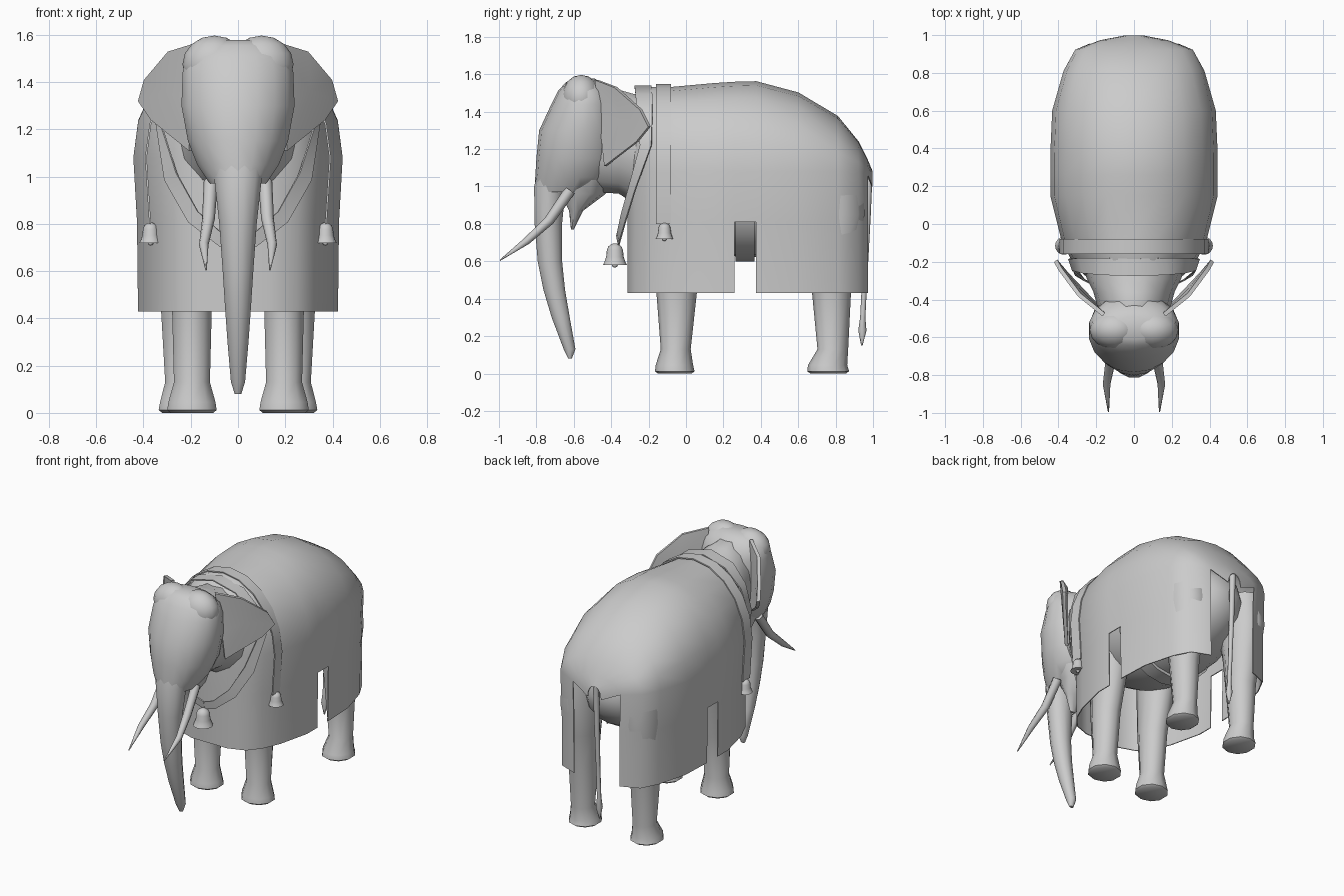
import bpy, bmesh, math
from mathutils import Vector

if "Cube" in bpy.data.objects:
    bpy.data.objects.remove(bpy.data.objects["Cube"])

grey = bpy.data.materials.new("plain_grey")
grey.diffuse_color = (0.6, 0.6, 0.6, 1)
grey.use_nodes = True
grey.node_tree.nodes["Principled BSDF"].inputs["Base Color"].default_value = grey.diffuse_color


def finish(name, bm, thick=0.0):
    bmesh.ops.recalc_face_normals(bm, faces=bm.faces)
    me = bpy.data.meshes.new(name)
    bm.to_mesh(me)
    bm.free()
    me.materials.append(grey)
    ob = bpy.data.objects.new(name, me)
    bpy.context.collection.objects.link(ob)
    if thick:
        mod = ob.modifiers.new("thickness", 'SOLIDIFY')
        mod.thickness, mod.offset = thick, 0
    return ob


def loft(name, rings, closed=True, caps=(True, True), drop=None, thick=0.0):
    """Skin a list of point rings; drop(centre) removes faces."""
    bm = bmesh.new()
    rows = [[bm.verts.new(p) for p in r] for r in rings]
    n = len(rows[0])
    for a, b in zip(rows, rows[1:]):
        for i in range(n if closed else n - 1):
            j = (i + 1) % n
            bm.faces.new((a[i], a[j], b[j], b[i]))
    for use, row in zip(caps, (rows[0], rows[-1])):
        if use:
            bm.faces.new(row)
    if drop:
        gone = [f for f in bm.faces if drop(f.calc_center_median())]
        bmesh.ops.delete(bm, geom=gone, context='FACES')
    return finish(name, bm, thick)


def flat_ring(x, z, yf, yb, w, n=12):
    """Horizontal oval between front yf and back yb."""
    c, r = (yf + yb) / 2, (yb - yf) / 2
    return [(x + w * math.cos(t), c + r * math.sin(t), z)
            for t in (2 * math.pi * (i + .5) / n for i in range(n))]


def tube(name, path, n=8):
    """Round tapering tube through (x, y, z, radius) points."""
    pts = [Vector(p[:3]) for p in path]
    rings = []
    for i, p in enumerate(pts):
        d = (pts[min(i + 1, len(pts) - 1)] - pts[max(i - 1, 0)]).normalized()
        side = Vector((1, 0, 0))
        up = d.cross(side).normalized()
        rings.append([p + path[i][3] * (side * math.cos(t) + up * math.sin(t))
                      for t in (2 * math.pi * k / n for k in range(n))])
    return loft(name, rings)


def ribbon(name, pts, widths, thick=0.008):
    """Flat strap mirrored across x; pts run from the middle outwards."""
    pair = [(Vector(p), Vector(w) / 2) for p, w in zip(pts, widths)]
    flip = Vector((-1, 1, 1))
    both = [(p * flip, w * flip) for p, w in reversed(pair[1:])] + pair
    return loft(name, [[p - w, p + w] for p, w in both], False, (False, False), thick=thick)


def ellipsoid(name, loc, rad, seg=16):
    bm = bmesh.new()
    bmesh.ops.create_uvsphere(bm, u_segments=seg, v_segments=seg // 2, radius=1)
    for v in bm.verts:
        v.co = Vector(loc) + v.co * Vector(rad)
    return finish(name, bm)


# draped cloth: cross-sections along y as (y, half width, top height)
sections = [(-.31, .14, 1.3), (-.27, .26, 1.49), (-.19, .33, 1.53), (-.07, .385, 1.53),
            (.15, .44, 1.55), (.26, .44, 1.557), (.375, .44, 1.56), (.6, .43, 1.5),
            (.81, .37, 1.375), (.92, .31, 1.24), (.97, .18, 1.14), (.995, .05, 1.08)]


def drape(y, w, top):
    zs = min(1.08, top - .08)
    half = [(w * math.sin(t) ** .95, zs + (top - zs) * math.cos(t) ** .95)
            for t in (math.pi / 2 * k / 5 for k in range(1, 5))]
    half += [(w, zs), (w * .965, .81), (w * .955, .43)]
    return [(-x, y, z) for x, z in reversed(half)] + [(0, y, top)] + [(x, y, z) for x, z in half]


def openings(c):
    slot = .26 < c.y < .375 and c.z < .81
    arch = c.y > .97 and c.z < 1.0
    return slot or arch


loft("draped_cloth", [drape(*s) for s in sections], False, (True, False), openings, .006)

# torso and belly girth under the cloth
ellipsoid("torso", (0, .34, .97), (.36, .61, .35), 20)
loft("belly_girth", [[(.36 * math.cos(t), y, .96 + .36 * math.sin(t))
                      for t in (2 * math.pi * k / 20 for k in range(20))] for y in (.265, .365)])

# legs: rings of (z, centre y, radius y, radius x)
front = [(0, -.06, .09, .095), (.012, -.06, .106, .11), (.045, -.062, .1, .105),
         (.13, -.055, .08, .08), (.43, -.05, .108, .088), (.9, 0, .16, .12)]
rear = [(0, .76, .095, .09), (.012, .76, .112, .106), (.045, .757, .105, .1),
        (.13, .785, .082, .077), (.43, .778, .104, .095), (.65, .785, .135, .11),
        (.85, .785, .17, .13), (1.05, .76, .18, .13)]
for side, s in (("left", -1), ("right", 1)):
    for part, rows, x0 in (("front", front, .195), ("rear", rear, .235)):
        loft(f"{part}_leg_{side}",
             [flat_ring(s * x0, z, cy - ry, cy + ry, rx, 10) for z, cy, ry, rx in rows])

# neck: rings along y of (y, bottom, top, half width)
neck = [(-.58, 1.0, 1.52, .16), (-.45, .96, 1.55, .19), (-.36, .955, 1.525, .215),
        (-.29, .91, 1.505, .25), (-.12, .8, 1.47, .3)]
loft("neck", [[(w * math.cos(t), y, (b + c) / 2 + (c - b) / 2 * math.sin(t))
               for t in (2 * math.pi * k / 14 for k in range(14))] for y, b, c, w in neck])

# head: rings of (z, front, back, half width), ending in the jaw line
head = [(1.578, -.61, -.49, .11), (1.555, -.645, -.45, .175), (1.51, -.685, -.40, .222),
        (1.44, -.72, -.37, .238), (1.3, -.785, -.35, .243), (1.15, -.80, -.36, .215),
        (1.05, -.806, -.4, .175), (.97, -.806, -.48, .12)]
loft("head", [flat_ring(0, *r, 18) for r in head])
jaw = [(1.05, -.7, -.4, .15), (.96, -.67, -.43, .12), (.87, -.625, -.55, .07), (.77, -.615, -.6, .02)]
loft("lower_jaw", [flat_ring(0, *r, 10) for r in jaw])

# trunk
trunk = [(1.12, -.785, -.6, .12), (1.0, -.815, -.64, .105), (.8, -.812, -.66, .082),
         (.6, -.795, -.66, .067), (.45, -.765, -.645, .057), (.3, -.72, -.62, .046),
         (.13, -.655, -.59, .031), (.08, -.63, -.61, .014)]
loft("trunk", [flat_ring(0, *r) for r in trunk])

# tail with a slim tuft
tube("tail", [(0, .978, 1.08, .02), (0, .97, .85, .018), (0, .955, .5, .014),
              (0, .945, .3, .014), (0, .943, .23, .022), (0, .94, .15, .004)])

ear = [(.16, -.48, 1.57), (.29, -.375, 1.53), (.39, -.24, 1.41), (.415, -.195, 1.32),
       (.36, -.26, 1.24), (.2, -.43, 1.11), (.19, -.45, 1.3)]
for side, s in (("left", -1), ("right", 1)):
    # skull dome, ear and tusk
    ellipsoid(f"skull_dome_{side}", (s * .1, -.56, 1.475), (.135, .105, .122), 16)
    bm = bmesh.new()
    rim = [bm.verts.new((s * x, y, z)) for x, y, z in ear]
    mid = bm.verts.new((s * .3, -.345, 1.36))
    for a, b in zip(rim, rim[1:] + rim[:1]):
        bm.faces.new((mid, a, b))
    finish(f"ear_{side}", bm, .022)
    tube(f"tusk_{side}", [(s * .115, -.62, .98, .03), (s * .125, -.73, .82, .027),
                          (s * .145, -.85, .71, .02), (s * .135, -.995, .605, .003)])

# hanging strap over the shoulders and slanted collar
arc = [(.39 * math.sin(t), -.12, 1.08 + .465 * math.cos(t))
       for t in (math.pi / 2 * k / 5 for k in range(6))] + [(.372, -.12, .8)]
ribbon("shoulder_strap", arc, [(0, .08, 0)] * len(arc))
collar = [(0, -.23, 1.535), (.17, -.225, 1.49), (.28, -.22, 1.38), (.335, -.215, 1.22),
          (.285, -.285, 1.0), (.19, -.335, .83), (.07, -.36, .73), (0, -.365, .71)]
spans = [(0, .09, 0), (0, .09, 0), (.02, .08, 0), (.02, .06, .0),
         (.05, .03, -.03), (.04, .02, -.045), (.01, .01, -.055), (0, .01, -.055)]
ribbon("collar", collar, spans)


# bells: lathed profile of (radius, height) scaled by size
def bell(name, x, y, z, size):
    prof = [(.08, 1), (.18, .96), (.3, .86), (.36, .7), (.39, .4), (.46, .2), (.53, .05), (.42, .08)]
    rings = [[(x + size * r * math.cos(t), y + size * r * math.sin(t), z + size * h)
              for t in (2 * math.pi * k / 16 for k in range(16))] for r, h in prof]
    loft(name, rings)
    ellipsoid(name + "_clapper", (x, y, z + size * .06), (size * .14,) * 3, 8)


bell("front_bell", 0, -.38, .575, .12)
bell("side_bell_left", -.37, -.115, .715, .09)
bell("side_bell_right", .37, -.115, .715, .09)

# apply thickness, then soft shading with sharp rims
meshes = [o for o in bpy.context.scene.objects if o.type == 'MESH']
for o in meshes:
    o.select_set(True)
bpy.context.view_layer.objects.active = meshes[0]
bpy.ops.object.convert(target='MESH')
bpy.ops.object.shade_smooth_by_angle(angle=math.radians(50))
